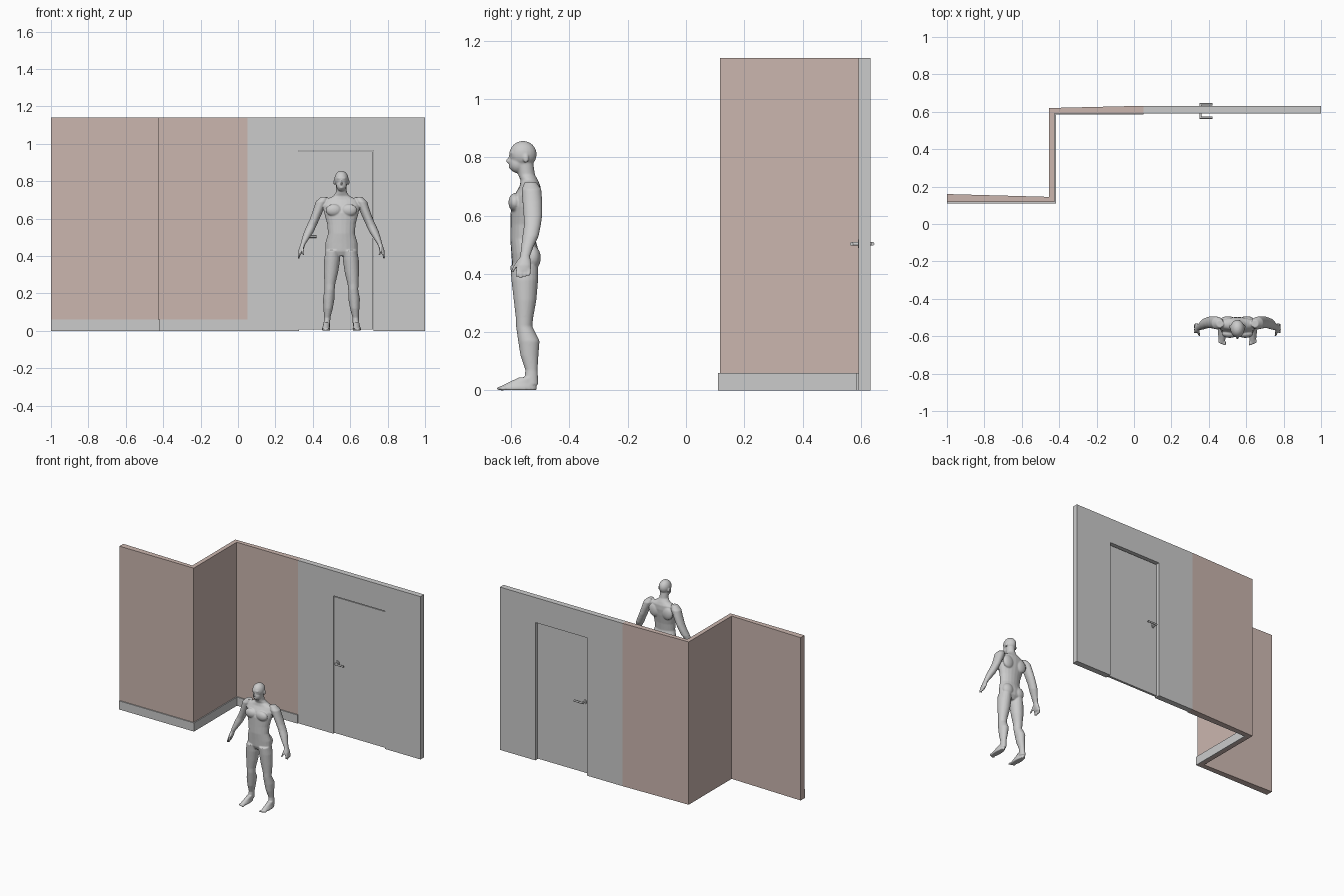
import bpy, bmesh, math
from mathutils import Vector, Matrix

if "Cube" in bpy.data.objects:
    bpy.data.objects.remove(bpy.data.objects["Cube"])


def material(name, rgb):
    m = bpy.data.materials.new(name)
    m.use_nodes = True
    m.diffuse_color = (*rgb, 1)
    bsdf = next(n for n in m.node_tree.nodes if n.type == "BSDF_PRINCIPLED")
    bsdf.inputs["Base Color"].default_value = (*rgb, 1)
    return m


grey = material("light grey", (0.6, 0.6, 0.6))
pink = material("dusty pink", (0.6, 0.47, 0.43))


def finish(name, bm, mat):
    bmesh.ops.recalc_face_normals(bm, faces=bm.faces)
    mesh = bpy.data.meshes.new(name)
    bm.to_mesh(mesh)
    bm.free()
    mesh.materials.append(mat)
    obj = bpy.data.objects.new(name, mesh)
    bpy.context.collection.objects.link(obj)
    return obj


def prism(name, outline, low, high, axis, mat):
    """Extrude a closed outline along z (plan outline) or y (elevation outline)."""
    bm = bmesh.new()
    place = (lambda a, b: (a, b, low)) if axis == "z" else (lambda a, b: (a, low, b))
    face = bm.faces.new([bm.verts.new(place(a, b)) for a, b in outline])
    moved = bmesh.ops.extrude_face_region(bm, geom=[face])["geom"]
    step = Vector((0, 0, high - low)) if axis == "z" else Vector((0, high - low, 0))
    bmesh.ops.translate(bm, vec=step, verts=[v for v in moved if isinstance(v, bmesh.types.BMVert)])
    return finish(name, bm, mat)


def loft(bm, rings, side=1, sides=20):
    """Closed tube through horizontal ellipses given as z, x, y, rx, ry."""
    loops = []
    for z, x, y, rx, ry in rings:
        turns = [math.tau * i / sides for i in range(sides)]
        loops.append([bm.verts.new((side * (x + rx * math.cos(t)), y + ry * math.sin(t), z)) for t in turns])
    for low, high in zip(loops, loops[1:]):
        for i in range(sides):
            j = (i + 1) % sides
            bm.faces.new((low[i], low[j], high[j], high[i]))
    bm.faces.new(loops[0][::-1])
    bm.faces.new(loops[-1])


def ball(bm, centre, radii, side=1):
    x, y, z = centre
    matrix = Matrix.Translation((side * x, y, z)) @ Matrix.Diagonal((*radii, 1))
    bmesh.ops.create_uvsphere(bm, u_segments=20, v_segments=12, radius=1, matrix=matrix)


# Walls
TOP, FRONT, BACK = 1.14, 0.592, 0.632
prism("stepped_wall", [(-1, .117), (-.425, .117), (-.425, FRONT), (.05, FRONT),
                       (.05, BACK), (-.455, .62), (-.455, .145), (-1, .16)], 0, TOP, "z", pink)
prism("skirting", [(-1, .11), (-.418, .11), (-.418, .585), (.05, .585),
                   (.05, FRONT), (-.425, FRONT), (-.425, .117), (-1, .117)], 0, .06, "z", grey)

# Wall with the door opening, and the recessed door
LEFT, RIGHT, HEAD = .325, .725, .965
prism("door_wall", [(.05, 0), (LEFT, 0), (LEFT, HEAD), (RIGHT, HEAD), (RIGHT, 0),
                    (1, 0), (1, TOP), (.05, TOP)], FRONT, BACK, "y", grey)
prism("door", [(LEFT + .002, .006), (RIGHT - .002, .006), (RIGHT - .002, HEAD - .006),
               (LEFT + .002, HEAD - .006)], FRONT + .004, BACK - .02, "y", grey)

# Lever handles on both faces
bm = bmesh.new()


def rod(start, end, radius):
    a, b = Vector(start), Vector(end)
    turn = (b - a).to_track_quat("Z", "Y").to_matrix().to_4x4()
    bmesh.ops.create_cone(bm, cap_ends=True, segments=16, radius1=radius, radius2=radius,
                          depth=(b - a).length, matrix=Matrix.Translation((a + b) / 2) @ turn)


px, pz = .355, .503
for face, tip in ((FRONT + .004, .568), (BACK - .02, .64)):
    out = .006 if tip > face else -.006
    rod((px, face, pz), (px, face + out, pz), .015)
    rod((px, face, pz), (px, tip, pz), .006)
    rod((px - .006, tip, pz), (px + .065, tip, pz), .006)
handle = finish("door_handle", bm, grey)

# Standing figure, built around its own vertical axis
bm = bmesh.new()
torso = [(.40, 0, 0, .045, .03), (.425, 0, .004, .086, .045), (.47, 0, .004, .086, .048),
         (.52, 0, -.005, .072, .043), (.57, 0, -.002, .076, .045), (.63, 0, .004, .092, .05),
         (.67, 0, .012, .1, .046), (.70, 0, .02, .088, .036), (.72, 0, .018, .045, .03),
         (.74, 0, .008, .029, .029), (.79, 0, 0, .028, .03)]
leg = [(.43, .046, 0, .038, .048), (.38, .05, .002, .043, .046), (.31, .056, .003, .038, .039),
       (.25, .062, .001, .029, .03), (.22, .063, 0, .027, .028), (.17, .068, .016, .031, .037),
       (.12, .071, .018, .025, .031), (.07, .076, .025, .017, .021), (.02, .079, .024, .018, .025)]
foot = [(.001, .082, -.022, .022, .066), (.012, .082, -.022, .022, .065),
        (.025, .081, -.01, .018, .05), (.045, .079, .012, .016, .03)]
arm = [(.715, .092, .022, .02, .02), (.69, .106, .025, .032, .034), (.65, .122, .028, .028, .034),
       (.60, .142, .03, .026, .032), (.565, .158, .028, .026, .029), (.53, .174, .022, .026, .028),
       (.49, .193, .01, .019, .021), (.46, .207, .003, .013, .017), (.43, .217, 0, .013, .025),
       (.41, .222, -.002, .009, .024)]
loft(bm, torso)

# Head: skull, jaw, nose and brow
ball(bm, (0, -.004, .81), (.038, .047, .046))
ball(bm, (0, -.022, .778), (.028, .03, .033))
ball(bm, (0, -.053, .788), (.006, .01, .009))
ball(bm, (0, -.046, .798), (.005, .008, .016))
ball(bm, (0, -.038, .815), (.026, .014, .007))
ball(bm, (0, -.046, .766), (.011, .007, .007))

for side in (1, -1):
    loft(bm, leg, side)
    loft(bm, foot, side)
    loft(bm, arm, side)
    # Ears, chest, shoulder blades and seat
    ball(bm, (.038, .006, .795), (.005, .01, .015), side)
    ball(bm, (.042, -.032, .645), (.042, .022, .032), side)
    ball(bm, (.05, .042, .65), (.04, .02, .045), side)
    ball(bm, (.042, .028, .455), (.04, .029, .042), side)
    # Fingers and thumb
    for i in range(4):
        y = -.021 + .013 * i
        drop = .385 + .004 * abs(i - 1)
        loft(bm, [(drop, .228, y - .004, .005, .005), (.40, .227, y - .002, .006, .006),
                  (.422, .219, y, .007, .007)], side, 8)
    loft(bm, [(.405, .203, -.042, .005, .005), (.42, .206, -.034, .007, .007),
              (.45, .21, -.012, .008, .01)], side, 8)
    # Toes
    for i in range(5):
        ball(bm, (.066 + .008 * i, -.083 + .003 * i, .007), (.0055, .012, .007), side)

figure = finish("standing_figure", bm, grey)
figure.location = (.553, -.555, 0)
remesh = figure.modifiers.new("fuse", "REMESH")
remesh.mode, remesh.voxel_size, remesh.use_smooth_shade = "VOXEL", .0035, True
smooth = figure.modifiers.new("soften", "SMOOTH")
smooth.factor, smooth.iterations = .5, 6

# Smooth shading on the rounded parts
for obj in (handle, figure):
    bpy.ops.object.select_all(action="DESELECT")
    obj.select_set(True)
    bpy.context.view_layer.objects.active = obj
    if obj is figure:
        bpy.ops.object.shade_smooth()
    else:
        bpy.ops.object.shade_smooth_by_angle()
